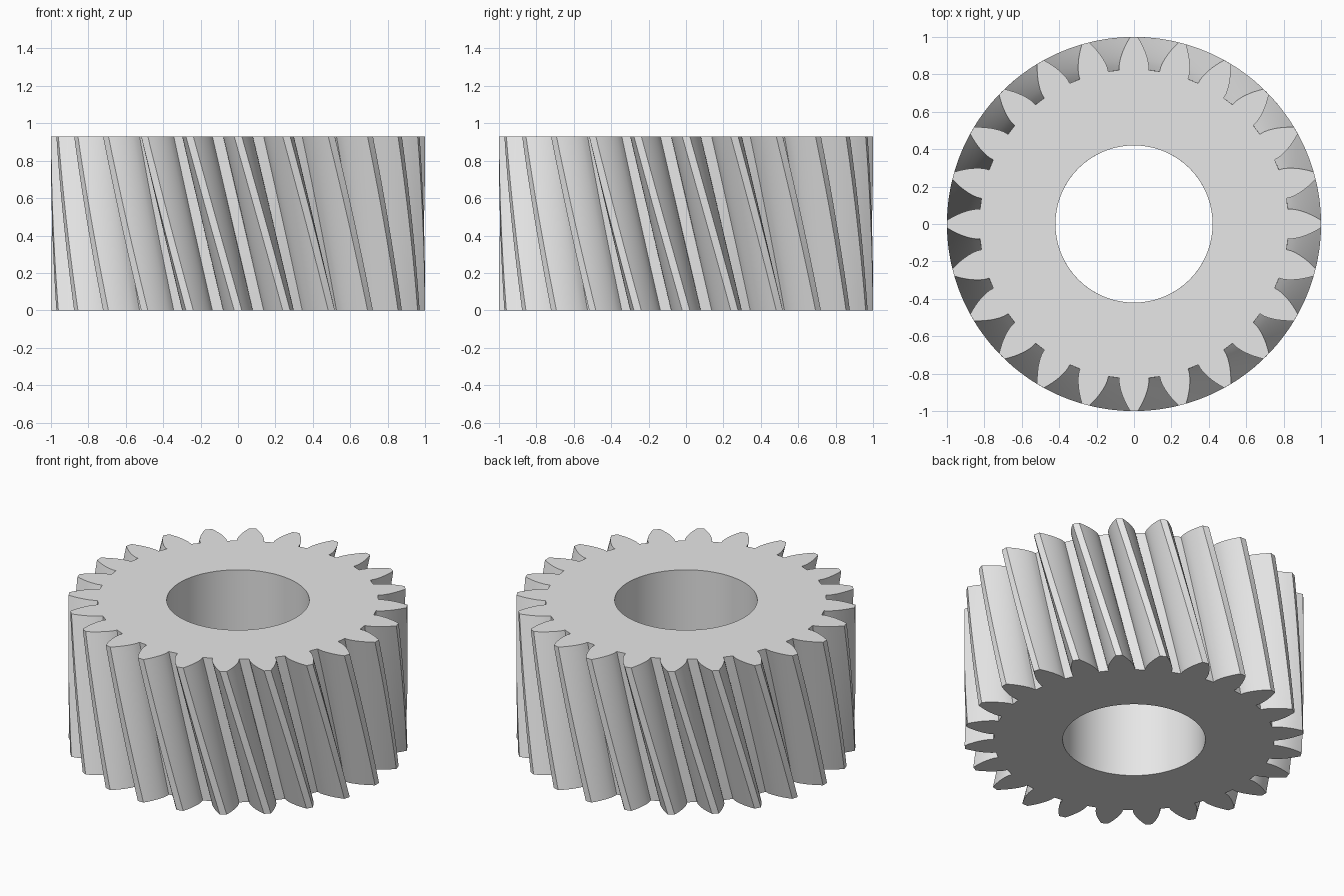
import bpy, bmesh
from math import sin, cos, tan, acos, pi, radians

cube = bpy.data.objects.get("Cube")
if cube:
    bpy.data.objects.remove(cube, do_unlink=True)

# Gear dimensions
TEETH = 24
HEIGHT = 0.93
BORE = 0.42
TIP = 1.0
MODULE = 2 * TIP / (TEETH + 2)
PITCH = MODULE * TEETH / 2
ROOT = PITCH - 1.25 * MODULE
PRESSURE = radians(25)
BASE = PITCH * cos(PRESSURE)
STEP = 2 * pi / TEETH
TWIST = -STEP          # one tooth pitch from bottom to top
FLANK = 8              # points along each flank
LAYERS = 16


def involute(a):
    return tan(a) - a


def half_angle(r):
    """Half of the tooth's angular thickness at radius r."""
    a = acos(min(1.0, BASE / r))
    return STEP / 4 + involute(PRESSURE) - involute(a)


# Outline of the toothed rim, as (radius, angle)
radii = [ROOT + (TIP - ROOT) * i / (FLANK - 1) for i in range(FLANK)]
tooth = [(r, -half_angle(r)) for r in radii]
tooth += [(r, half_angle(r)) for r in reversed(radii)]
rim = [(r, a + t * STEP) for t in range(TEETH) for r, a in tooth]

# Outline of the bore, matched point for point with the rim
count = len(rim)
offset = (len(tooth) - 1) / 2
bore = [(BORE, (i - offset) * 2 * pi / count) for i in range(count)]

# Rings run up the rim and back down the bore, then close on themselves
bm = bmesh.new()


def ring(outline, layer):
    f = layer / LAYERS
    return [bm.verts.new((r * cos(a + TWIST * f), r * sin(a + TWIST * f), HEIGHT * f))
            for r, a in outline]


rings = [ring(rim, n) for n in range(LAYERS + 1)]
rings += [ring(bore, n) for n in reversed(range(LAYERS + 1))]
for j, low in enumerate(rings):
    high = rings[(j + 1) % len(rings)]
    for i in range(count):
        k = (i + 1) % count
        bm.faces.new((low[i], low[k], high[k], high[i]))
bmesh.ops.recalc_face_normals(bm, faces=bm.faces)

mesh = bpy.data.meshes.new("helical_gear")
bm.to_mesh(mesh)
bm.free()
gear = bpy.data.objects.new("helical_gear", mesh)
bpy.context.collection.objects.link(gear)

# Plain light grey
grey = bpy.data.materials.new("light_grey")
grey.use_nodes = True
colour = (0.8, 0.8, 0.8, 1)
grey.diffuse_color = colour
grey.node_tree.nodes["Principled BSDF"].inputs["Base Color"].default_value = colour
mesh.materials.append(grey)

# Smooth flanks and bore, crisp edges
bpy.ops.object.select_all(action="DESELECT")
gear.select_set(True)
bpy.context.view_layer.objects.active = gear
bpy.ops.object.shade_smooth_by_angle(angle=radians(30))
